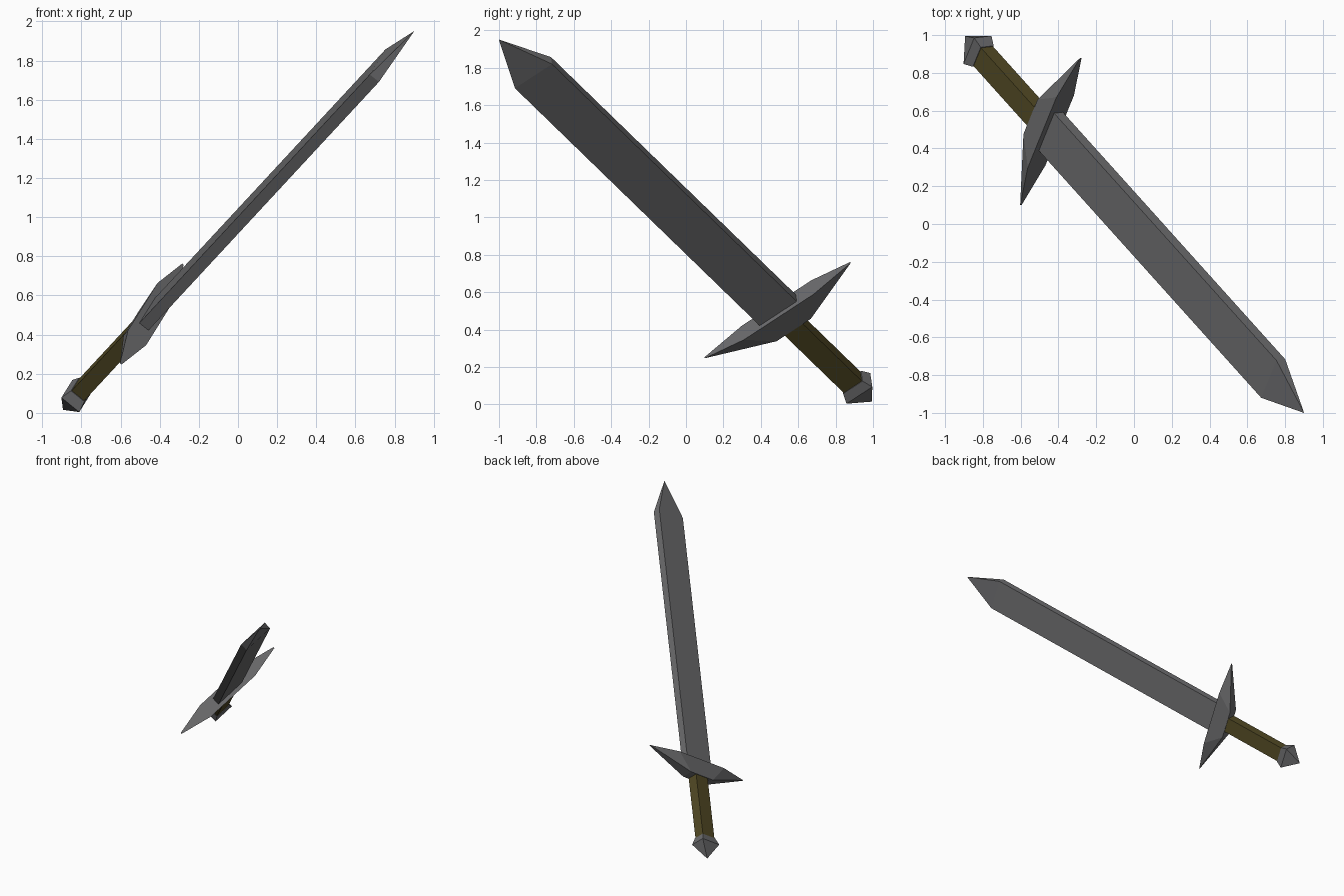
import bpy, bmesh, math
from mathutils import Vector

if "Cube" in bpy.data.objects:
    bpy.data.objects.remove(bpy.data.objects["Cube"])

# Sword frame: origin at the guard, axes along blade, along guard, across thickness
ORIGIN = Vector((-0.44, 0.49, 0.505))
ALONG = Vector((0.5425, -0.603, 0.585)).normalized()
SIDE = Vector((0.325, 0.79, 0.52))
SIDE = (SIDE - ALONG * SIDE.dot(ALONG)).normalized()
FLAT = ALONG.cross(SIDE)


def material(name, color):
    m = bpy.data.materials.new(name)
    m.diffuse_color = (*color, 1)
    m.use_nodes = True
    m.node_tree.nodes["Principled BSDF"].inputs["Base Color"].default_value = m.diffuse_color
    return m


def rect(t, w, n):
    """Four corners of a cross-section at distance t along the sword."""
    return [(t, a * w, b * n) for a in (-1, 1) for b in (-1, 1)]


def solid(name, points, mat):
    """Flat-faced convex part through points given in the sword frame."""
    bm = bmesh.new()
    for t, w, n in points:
        bm.verts.new(ORIGIN + ALONG * t + SIDE * w + FLAT * n)
    bmesh.ops.convex_hull(bm, input=bm.verts)
    bmesh.ops.dissolve_limit(bm, angle_limit=math.radians(1),
                             verts=bm.verts, edges=bm.edges)
    bmesh.ops.recalc_face_normals(bm, faces=bm.faces)
    mesh = bpy.data.meshes.new(name)
    bm.to_mesh(mesh)
    bm.free()
    mesh.materials.append(mat)
    bpy.context.collection.objects.link(bpy.data.objects.new(name, mesh))


steel = material("dark steel", (0.15, 0.15, 0.155))
leather = material("olive leather", (0.085, 0.068, 0.018))

# Blade: flat bar ending in a central point
solid("blade", rect(-0.02, 0.125, 0.03) + rect(2.17, 0.125, 0.03) + [(2.472, 0, 0)], steel)

# Guard: tapered block drawn out to a narrow tip on each side
solid("guard", rect(-0.135, 0.115, 0.045) + rect(0, 0.235, 0.06)
      + rect(0, 0.492, 0.005), steel)

# Grip
solid("grip", rect(-0.67, 0.061, 0.041) + rect(-0.12, 0.061, 0.041), leather)

# Pommel: flares out, then closes to a point
solid("pommel", rect(-0.66, 0.065, 0.044) + rect(-0.716, 0.087, 0.059)
      + [(-0.837, 0, 0)], steel)
